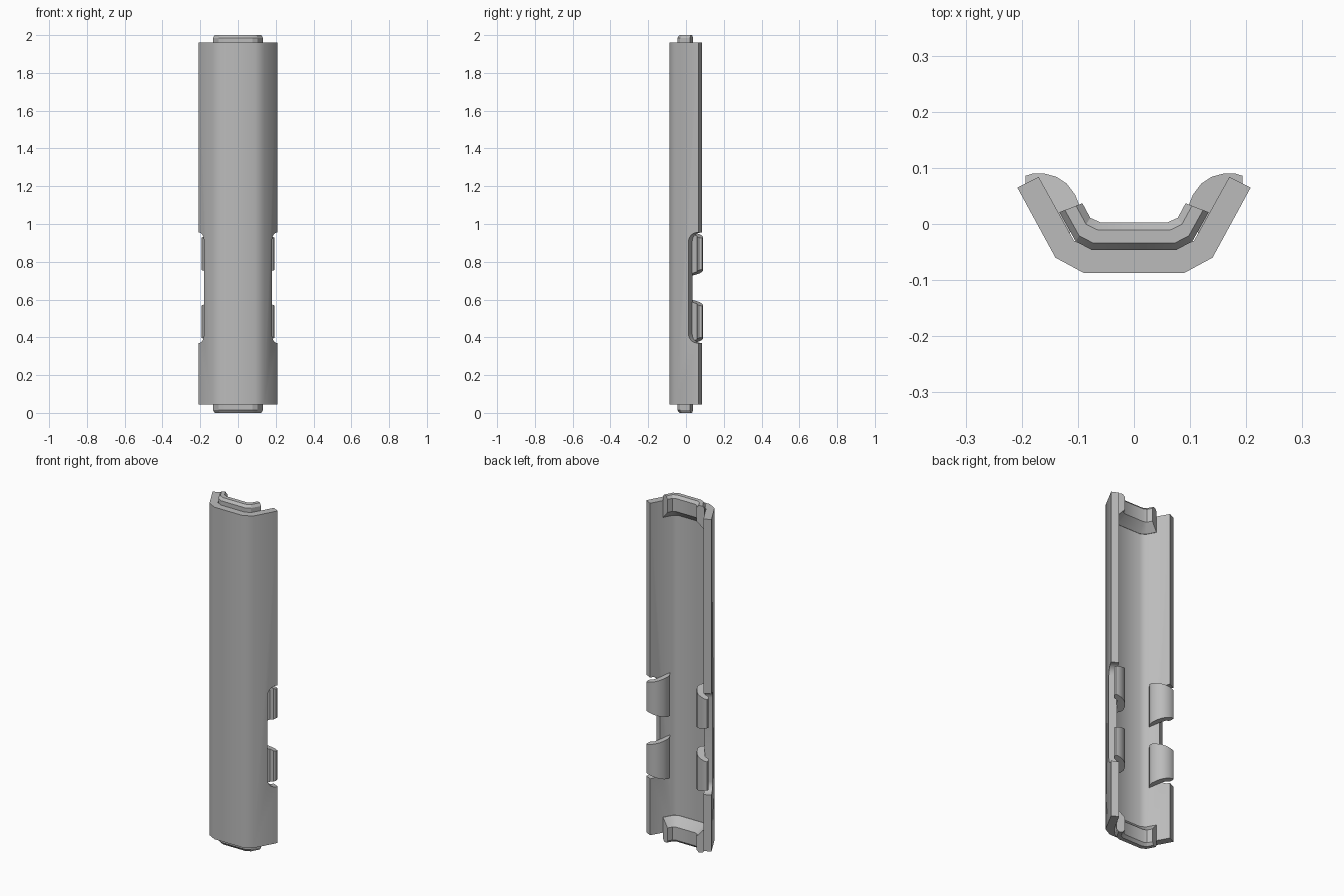
import bpy, bmesh, math
from mathutils import Vector

cube = bpy.data.objects.get("Cube")
if cube:
    bpy.data.objects.remove(cube, do_unlink=True)

GREY = (0.5, 0.5, 0.5, 1)
mat = bpy.data.materials.new("plain grey")
mat.use_nodes = True
mat.diffuse_color = GREY
mat.node_tree.nodes["Principled BSDF"].inputs["Base Color"].default_value = GREY


def loft(name, rings, smooth=None):
    """Closed solid through a list of rings with equal point counts."""
    bm = bmesh.new()
    vs = [[bm.verts.new(p) for p in r] for r in rings]
    n = len(vs[0])
    for a, b in zip(vs, vs[1:]):
        for i in range(n):
            j = (i + 1) % n
            bm.faces.new((a[i], a[j], b[j], b[i]))
    bm.faces.new(vs[0])
    bm.faces.new(vs[-1])
    bmesh.ops.recalc_face_normals(bm, faces=bm.faces)
    me = bpy.data.meshes.new(name)
    bm.to_mesh(me)
    bm.free()
    me.materials.append(mat)
    ob = bpy.data.objects.new(name, me)
    bpy.context.collection.objects.link(ob)
    if smooth:
        smooth_shade(ob, smooth)
    return ob


def smooth_shade(ob, degrees):
    bpy.ops.object.select_all(action='DESELECT')
    ob.select_set(True)
    bpy.context.view_layer.objects.active = ob
    bpy.ops.object.shade_smooth_by_angle(angle=math.radians(degrees))


def mirrored(half):
    """Complete a right-hand half path to the left side."""
    return [(-x, y) for x, y in reversed(half)] + half


# Channel-shaped shell
outer = mirrored([(0.09, -0.087), (0.14, -0.06), (0.208, 0.065)])
inner = mirrored([(0.077, -0.045), (0.107, -0.03), (0.17, 0.084)])
section = outer + inner[::-1]
shell = loft("channel_shell", [[(x, y, z) for x, y in section] for z in (0.045, 1.96)])

# Rounded notches cut square through the side walls
MID_Z, HALF, R = 0.6625, 0.292, 0.05
corner = Vector((0.14, -0.06))
along = (Vector((0.208, 0.065)) - corner).normalized()
normal = Vector((-along.y, along.x))
FLOOR, TOP = 0.083, 0.25
arc = [(HALF - R + R * math.cos(a), FLOOR + R - R * math.sin(a))
       for a in (math.radians(15 * k) for k in range(7))]
profile = [(HALF, TOP)] + arc
profile += [(-z, s) for z, s in reversed(profile)]
for side in (1, -1):
    rings = []
    for t in (-0.05, 0.07):
        ring = []
        for z, s in profile:
            p = corner + along * s + normal * t
            ring.append((side * p.x, p.y, MID_Z + z))
        rings.append(ring)
    cutter = loft("notch_cutter", rings)
    cutter.hide_render = True
    mod = shell.modifiers.new("notch", 'BOOLEAN')
    mod.operation = 'DIFFERENCE'
    mod.solver = 'EXACT'
    mod.object = cutter
    bpy.context.view_layer.objects.active = shell
    bpy.ops.object.modifier_apply(modifier=mod.name)
    bpy.data.objects.remove(cutter, do_unlink=True)
smooth_shade(shell, 40)

# End tongues: chamfered tip outside, ramp back to the wall inside
t_out = mirrored([(0.076, -0.046), (0.104, -0.031), (0.133, 0.021)])
t_in = mirrored([(0.06, 0.003), (0.078, 0.011), (0.092, 0.037)])


def tongue_ring(z, shift_out, shift_in):
    o = [Vector(p).lerp(Vector(q), shift_out) for p, q in zip(t_out, t_in)]
    i = [Vector(q).lerp(Vector(p), shift_in) for p, q in zip(t_out, t_in)]
    return [(p.x, p.y, z) for p in o + i[::-1]]


stages = [(0, 0.24, 0.28), (0.015, 0, 0), (0.09, 0, 0), (0.135, 0, 0.95)]
for name, base, sign in (("bottom_tongue", 0, 1), ("top_tongue", 2, -1)):
    loft(name, [tongue_ring(base + sign * d, a, b) for d, a, b in stages], 25)

# Four hooked clips on the inner walls, with slanted ends
clip = [(0.116, -0.018), (0.146, 0.036), (0.163, 0.058), (0.185, 0.06), (0.193, 0.07),
        (0.193, 0.086), (0.18, 0.09), (0.16, 0.09), (0.138, 0.084),
        (0.12, 0.072), (0.105, 0.052), (0.096, 0.03), (0.098, 0.008)]
for level, cz in (("lower", 0.483), ("upper", 0.842)):
    for hand, side in (("left", 1), ("right", -1)):
        rings = []
        for end in (-1, 1):
            rings.append([(side * x, y, cz + end * (0.102 - 0.15 * (y - 0.03)
                           - 0.25 * (x - 0.15))) for x, y in clip])
        loft(f"{level}_{hand}_clip", rings, 35)
